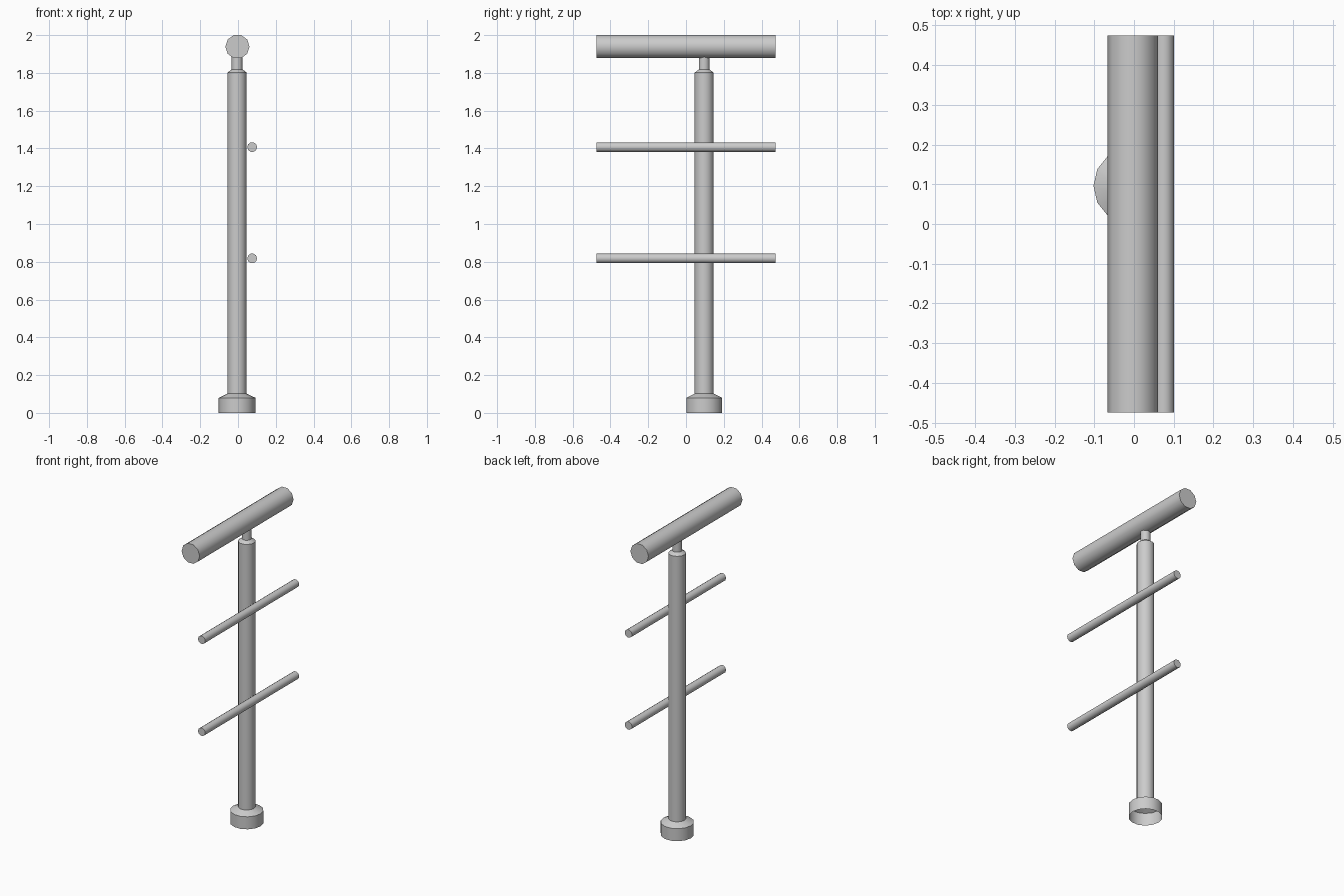
import bpy, bmesh, math
from mathutils import Matrix, Vector

if "Cube" in bpy.data.objects:
    bpy.data.objects.remove(bpy.data.objects["Cube"])

POST_X, POST_Y = -0.005, 0.096


def finish(bm, name):
    bmesh.ops.recalc_face_normals(bm, faces=bm.faces[:])
    mesh = bpy.data.meshes.new(name)
    bm.to_mesh(mesh)
    bm.free()
    obj = bpy.data.objects.new(name, mesh)
    bpy.context.collection.objects.link(obj)
    bpy.ops.object.select_all(action='DESELECT')
    obj.select_set(True)
    bpy.context.view_layer.objects.active = obj
    bpy.ops.object.shade_smooth_by_angle(angle=math.radians(40))
    return obj


def lathe(name, profile, sides):
    """Open shell turned around the post axis from (radius, z) points."""
    bm = bmesh.new()
    rings = []
    for r, z in profile:
        rings.append([bm.verts.new((POST_X + r * math.cos(2 * math.pi * i / sides),
                                    POST_Y + r * math.sin(2 * math.pi * i / sides), z))
                      for i in range(sides)])
    for a, b in zip(rings, rings[1:]):
        for i in range(sides):
            j = (i + 1) % sides
            f = bm.faces.new((a[i], a[j], b[j], b[i]))
            # keep the chamfers crisp
            f.smooth = True
    return finish(bm, name)


def rail(name, x, z, radius, length=0.95, sides=10):
    """Capped bar running along y."""
    bm = bmesh.new()
    bmesh.ops.create_cone(bm, cap_ends=True, segments=sides, radius1=radius,
                          radius2=radius, depth=length,
                          matrix=Matrix.Translation(Vector((x, 0, z)))
                          @ Matrix.Rotation(math.pi / 2, 4, 'X')
                          @ Matrix.Rotation(math.pi / 2, 4, 'Z'))
    return finish(bm, name)


# Base collar, open underneath, with a sloped shoulder
lathe("base_collar", [(0.097, 0.0), (0.097, 0.08), (0.051, 0.102)], 14)

# Upright post with chamfered top
lathe("post", [(0.051, 0.10), (0.051, 1.802), (0.029, 1.818)], 14)

# Narrow neck carrying the handrail
lathe("neck", [(0.029, 1.815), (0.029, 1.895)], 14)

# Handrail and the two thin side rails
rail("handrail", -0.003, 1.939, 0.064)
for label, z in (("lower_rail", 0.818), ("upper_rail", 1.407)):
    rail(label, 0.075, z, 0.026)
